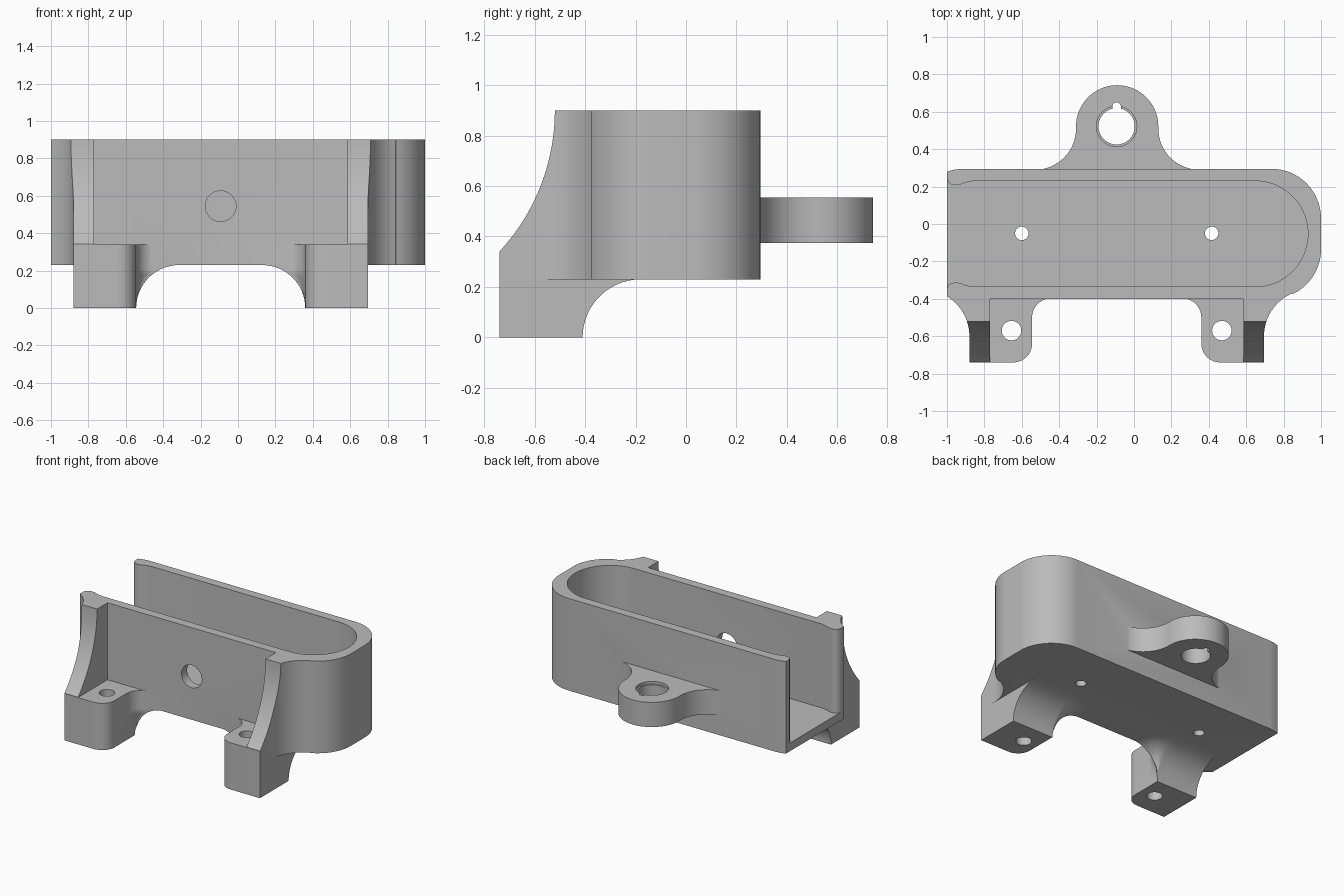
import bpy, bmesh, math

if "Cube" in bpy.data.objects:
    bpy.data.objects.remove(bpy.data.objects["Cube"])

MID_X = -0.0925          # mirror plane of the feet
FLOOR, TOP = 0.23, 0.90  # underside and rim of the trough

grey = bpy.data.materials.new("plain_grey")
grey.diffuse_color = (0.5, 0.5, 0.5, 1)
grey.use_nodes = True
grey.node_tree.nodes["Principled BSDF"].inputs["Base Color"].default_value = grey.diffuse_color


def arc(cx, cy, r, a0, a1, n=16):
    """Points on an arc, angles in degrees."""
    return [(cx + r * math.cos(math.radians(a0 + (a1 - a0) * i / n)),
             cy + r * math.sin(math.radians(a0 + (a1 - a0) * i / n)))
            for i in range(n + 1)]


def loft(name, rings):
    """Closed solid through a stack of equal-length rings."""
    bm = bmesh.new()
    loops = [[bm.verts.new(p) for p in ring] for ring in rings]
    n = len(loops[0])
    for a, b in zip(loops, loops[1:]):
        for i in range(n):
            j = (i + 1) % n
            bm.faces.new((a[i], a[j], b[j], b[i]))
    bm.faces.new(loops[0][::-1])
    bm.faces.new(loops[-1])
    bmesh.ops.recalc_face_normals(bm, faces=bm.faces)
    me = bpy.data.meshes.new(name)
    bm.to_mesh(me)
    bm.free()
    ob = bpy.data.objects.new(name, me)
    bpy.context.collection.objects.link(ob)
    me.materials.append(grey)
    return ob


def prism(name, pts, h0, h1, axis="z"):
    place = {"z": lambda a, b, h: (a, b, h),
             "y": lambda a, b, h: (a, h, b),
             "x": lambda a, b, h: (h, a, b)}[axis]
    return loft(name, [[place(a, b, h) for a, b in pts] for h in (h0, h1)])


def cylinder(name, cx, cy, r, h0, h1, axis="z", n=40):
    return prism(name, arc(cx, cy, r, 0, 360, n)[:-1], h0, h1, axis)


def combine(target, tool, operation):
    mod = target.modifiers.new("bool", "BOOLEAN")
    mod.operation, mod.solver, mod.object = operation, "EXACT", tool
    bpy.context.view_layer.objects.active = target
    bpy.ops.object.modifier_apply(modifier=mod.name)
    bpy.data.objects.remove(tool, do_unlink=True)


# Trough body with the two gusset ribs reaching forward
outline = (arc(-1.13, -0.6, 0.25, 58.7, 0, 12)
           + [(-0.88, -0.738), (-0.77, -0.738), (-0.77, -0.40),
              (0.585, -0.40), (0.585, -0.738), (0.695, -0.738)]
           + arc(0.945, -0.6, 0.25, 180, 114.3, 12)
           + arc(0.735, -0.135, 0.265, -65.7, 0)
           + arc(0.735, 0.03, 0.265, 0, 90)
           + [(-0.92, 0.295), (-0.96, 0.291), (-1.0, 0.28)])
body = prism("bracket_housing", outline, FLOOR, TOP)

# Concave sweep on the front of the ribs
R = 0.823
sweep = arc(-0.52 - R, TOP, R, -48, 0, 24) + [(-0.52, 1.0), (-1.0, 1.0), (-1.0, 0.28)]
combine(body, prism("rib_cutter", sweep, -1.2, 1.2, "x"), "DIFFERENCE")


# Feet flare into the underside on their inner and rear sides
def foot_ring(z, mirrored):
    c = min(z, FLOOR)
    d = FLOOR - math.sqrt(max(FLOOR ** 2 - c ** 2, 0))
    xo, xi, yb = -0.8795, -0.545, -0.41
    pts = [(xo, -0.74)] + arc(xi - 0.1, -0.64, 0.1, -90, 0, 10)
    k = min(d, 0.1)
    for i in range(11):
        t = math.radians(9 * i)
        pts.append((xi + k * (1 - math.cos(t)), -0.5 + 0.102 * math.sin(t)))
    pts.append((xi + d + 0.0005, -0.397))
    back = arc(xi, yb, d + 0.0003, 0, 90, 10)
    pts += [(x, max(y, -0.396) if z > 0.08 else y) for x, y in back]
    pts.append((xo, yb + d + 0.0003))
    if z <= 0.08:   # keep the low rings inside their rear edge
        pts = [(x, min(y, yb + d)) for x, y in pts]
    return [((2 * MID_X - x) if mirrored else x, y, z) for x, y in pts]


heights = [FLOOR * math.sin(math.radians(a)) for a in range(0, 90, 6)] + [0.2305, 0.34]
for mirrored in (False, True):
    foot = loft("foot", [foot_ring(z, mirrored) for z in heights])
    combine(body, foot, "UNION")

# Rear lug with curved flanks
lug = ([(-0.53, 0.265), (0.35, 0.265)]
       + arc(0.35, 0.51, 0.22, 270, 180)
       + arc(-0.09, 0.522, 0.22, 0, 180, 36)
       + arc(-0.53, 0.51, 0.22, 0, -90))
combine(body, prism("lug", lug, 0.375, 0.555), "UNION")

# Trough cavity, open on the left with a small rounded lip on each wall
lip = [(-0.86, 0.23), (-0.90, 0.222), (-0.93, 0.211), (-0.955, 0.207),
       (-0.975, 0.211), (-0.99, 0.221), (-1.0, 0.24), (-1.05, 0.24)]
mid_y = -0.0525
cavity = (arc(0.6475, mid_y, 0.2825, -90, 90, 36) + lip
          + [(x, 2 * mid_y - y) for x, y in reversed(lip)])
combine(body, prism("cavity_cutter", cavity, 0.29, 1.1), "DIFFERENCE")

# Holes: floor, feet, front wall, keyed lug bore
holes = [cylinder("hole", x, -0.05, 0.036, 0.1, 0.4) for x in (-0.6, 0.415)]
holes += [cylinder("hole", x, -0.57, 0.052, -0.1, 0.5) for x in (-0.655, 0.47)]
holes += [cylinder("hole", -0.093, 0.545, 0.082, -0.5, -0.2, "y"),
          cylinder("hole", -0.093, 0.522, 0.097, 0.3, 0.6),
          cylinder("hole", -0.093, 0.522, 0.108, 0.535, 0.6),
          prism("keyway", [(-0.116, 0.56), (-0.07, 0.56)]
                + arc(-0.093, 0.627, 0.023, 0, 180, 10), 0.3, 0.6)]
for hole in holes:
    combine(body, hole, "DIFFERENCE")

# Smooth curved walls, crisp edges
bpy.ops.object.select_all(action="DESELECT")
body.select_set(True)
bpy.context.view_layer.objects.active = body
bpy.ops.object.shade_smooth_by_angle(angle=math.radians(25))
